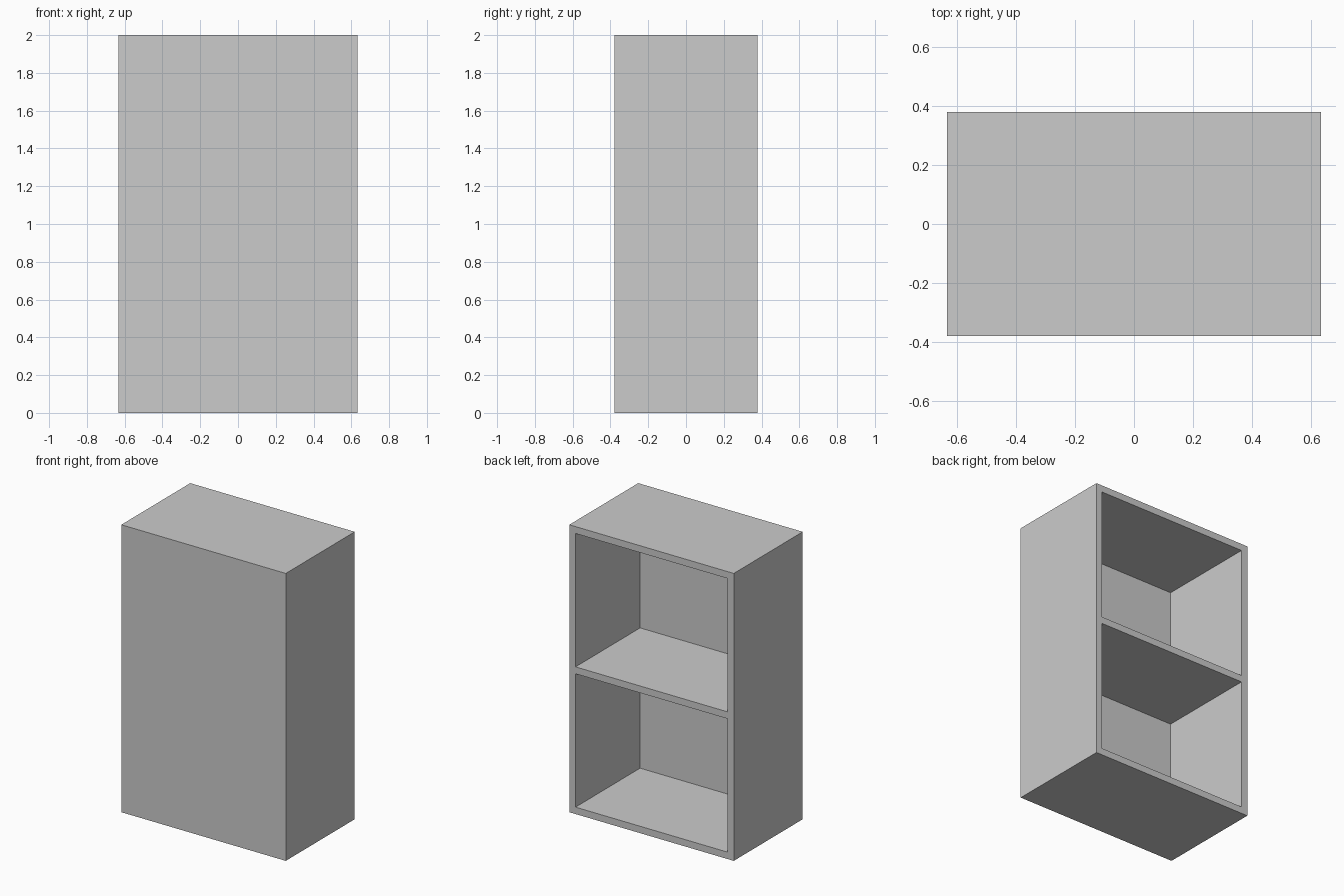
import bpy

if "Cube" in bpy.data.objects:
    bpy.data.objects.remove(bpy.data.objects["Cube"])

W, D, H = 1.266, 0.758, 2.0   # overall size
T = 0.048                     # board thickness
OPEN_H = (H - 3 * T) / 2      # height of each compartment


def box(name, size, centre):
    bpy.ops.mesh.primitive_cube_add(size=1, location=centre)
    ob = bpy.context.object
    ob.name = name
    ob.scale = size
    bpy.ops.object.transform_apply(location=True, rotation=True, scale=True)
    return ob


# Cabinet body: closed on the front, open on the back
cabinet = box("cabinet", (W, D, H), (0, 0, H / 2))

# Two equal compartments cut from the back, leaving a middle shelf
for i, label in enumerate(("lower", "upper")):
    z = T + OPEN_H / 2 + i * (OPEN_H + T)
    y0, y1 = -D / 2 + T, D / 2 + 0.1
    cutter = box(label + "_compartment_cutter",
                 (W - 2 * T, y1 - y0, OPEN_H), (0, (y0 + y1) / 2, z))
    cutter.hide_render = True
    mod = cabinet.modifiers.new(label + "_compartment", 'BOOLEAN')
    mod.operation = 'DIFFERENCE'
    mod.solver = 'EXACT'
    mod.object = cutter
    bpy.context.view_layer.objects.active = cabinet
    bpy.ops.object.modifier_apply(modifier=mod.name)
    bpy.data.objects.remove(cutter, do_unlink=True)
